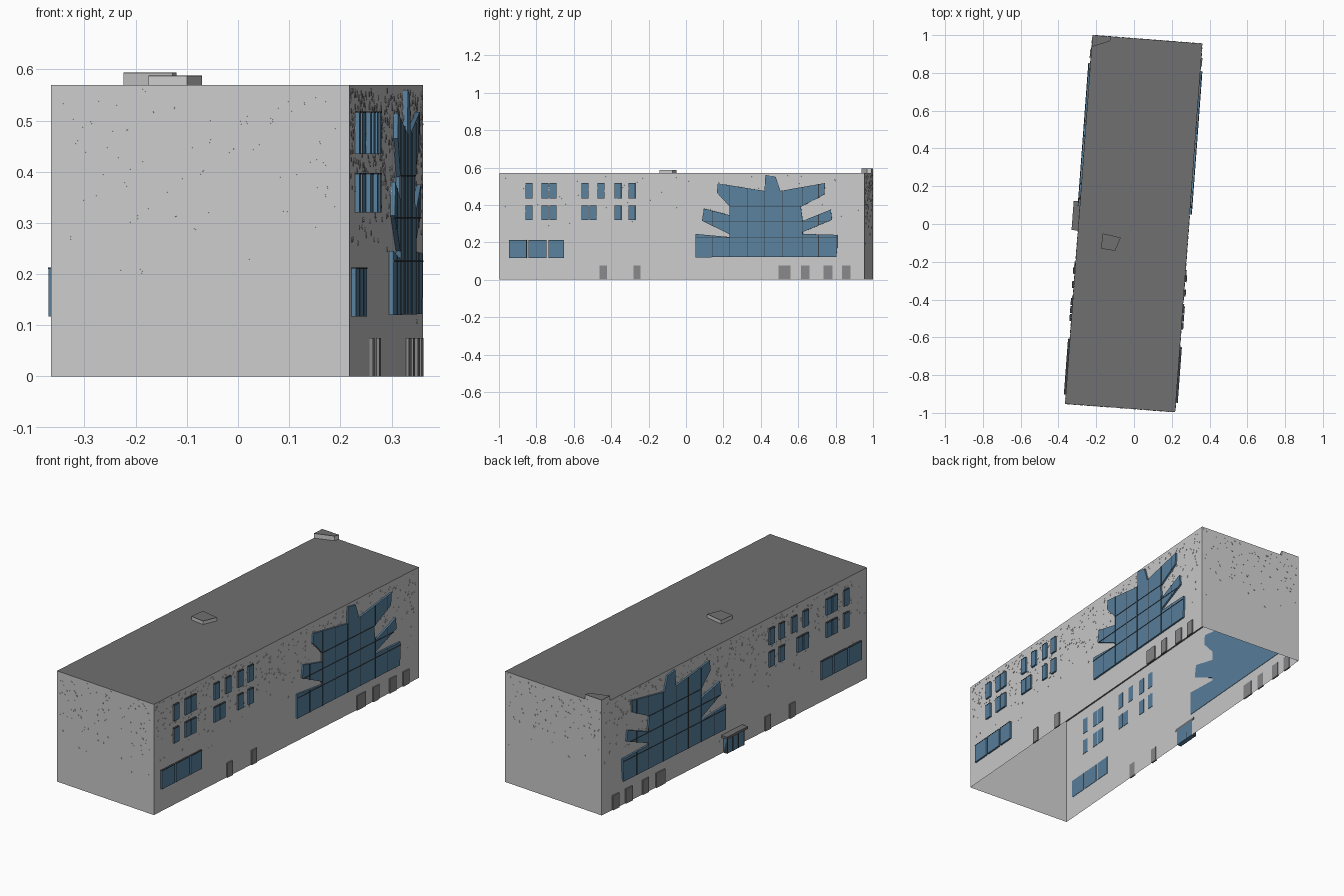
import bpy, bmesh, math, random
from mathutils import Vector, Matrix

if "Cube" in bpy.data.objects:
    bpy.data.objects.remove(bpy.data.objects["Cube"])

random.seed(4)
H = 0.57
FL, FR, BR, BL = [Vector((x, y, 0)) for x, y in
                  ((-0.365, -0.952), (0.218, -0.996), (0.362, 0.955), (-0.22, 1.0))]
UP = Vector((0, 0, 1))


def material(name, rgb):
    m = bpy.data.materials.new(name)
    m.diffuse_color = (*rgb, 1)
    m.use_nodes = True
    m.node_tree.nodes["Principled BSDF"].inputs["Base Color"].default_value = m.diffuse_color
    return m


WALL = material("light_concrete", (0.62, 0.63, 0.64))
ROOF = material("dark_roof", (0.16, 0.16, 0.165))
GLASS = material("blue_glass", (0.10, 0.22, 0.34))
FRAME = material("dark_frame", (0.04, 0.05, 0.06))
DOOR = material("door_grey", (0.25, 0.25, 0.26))
DOT = material("pale_dot", (0.85, 0.85, 0.84))


def finish(name, bm, mat, recalc=True):
    if recalc:
        bmesh.ops.recalc_face_normals(bm, faces=bm.faces)
    me = bpy.data.meshes.new(name)
    bm.to_mesh(me)
    bm.free()
    me.materials.append(mat)
    ob = bpy.data.objects.new(name, me)
    bpy.context.collection.objects.link(ob)
    return ob


def prism(bm, pts, d0, d1, m):
    """Extrude an outline of (along, height) points from depth d0 to d1 in frame m."""
    lo = [bm.verts.new(m @ Vector((a, b, d0))) for a, b in pts]
    hi = [bm.verts.new(m @ Vector((a, b, d1))) for a, b in pts]
    bm.faces.new(lo)
    bm.faces.new(hi)
    n = len(pts)
    for i in range(n):
        j = (i + 1) % n
        bm.faces.new((lo[i], lo[j], hi[j], hi[i]))


def rect(a0, a1, b0, b1):
    return [(a0, b0), (a1, b0), (a1, b1), (a0, b1)]


def wall_frame(p, q, shift, side):
    """Local frame on a wall: x along, y up, z outward."""
    u = (q - p).normalized()
    n = u.cross(UP) * side
    m = Matrix((u, UP, n)).transposed().to_4x4()
    m.translation = p + u * shift
    return m


def spans(poly, axis, c):
    """Pairs of crossings of the line coord[axis] = c with the outline."""
    hits = []
    for i, p in enumerate(poly):
        q = poly[(i + 1) % len(poly)]
        if (p[axis] > c) != (q[axis] > c):
            t = (c - p[axis]) / (q[axis] - p[axis])
            hits.append(p[1 - axis] + t * (q[1 - axis] - p[1 - axis]))
    hits.sort()
    return list(zip(hits[::2], hits[1::2]))


# Shell: four walls, open underneath, and a flat roof
corners = [FL, FR, BR, BL]
bm = bmesh.new()
for i in range(4):
    a, b = corners[i], corners[(i + 1) % 4]
    bm.faces.new([bm.verts.new(v) for v in (a, b, b + UP * H, a + UP * H)])
bmesh.ops.remove_doubles(bm, verts=bm.verts, dist=1e-5)
finish("outer_walls", bm, WALL, False)
bm = bmesh.new()
bm.faces.new([bm.verts.new(c + UP * H) for c in corners])
finish("flat_roof", bm, ROOF, False)

# Small roof boxes with dark lids
vents = {
    "roof_hatch": ([(-0.165, -0.05), (-0.175, -0.13), (-0.10, -0.142), (-0.07, -0.072)], 0.588),
    "corner_vent": ([(-0.22, 1.0), (-0.224, 0.937), (-0.128, 0.968), (-0.12, 0.992)], 0.594)}
for name, (pts, top) in vents.items():
    bm = bmesh.new()
    prism(bm, pts, H, top - 0.002, Matrix())
    finish(name, bm, WALL)
    bm = bmesh.new()
    prism(bm, pts, top - 0.002, top, Matrix())
    finish(name + "_lid", bm, ROOF)

# Outline of the starburst window, shared by both long walls
burst = [(0.055, 0.12), (0.055, 0.245), (0.24, 0.228), (0.235, 0.245), (0.09, 0.315),
         (0.10, 0.38), (0.24, 0.345), (0.24, 0.39), (0.17, 0.465), (0.175, 0.515),
         (0.425, 0.475), (0.43, 0.56), (0.485, 0.55), (0.51, 0.475), (0.75, 0.517),
         (0.745, 0.455), (0.62, 0.39), (0.63, 0.315), (0.78, 0.375), (0.787, 0.32),
         (0.63, 0.255), (0.63, 0.245), (0.815, 0.24), (0.815, 0.175), (0.81, 0.122)]
upper = [-0.855, -0.77, -0.727, -0.556, -0.47, -0.38, -0.305]
lower = [-0.855, -0.77, -0.727, -0.556, -0.513, -0.38, -0.305]
wide = [(-0.945, -0.85), (-0.84, -0.743), (-0.733, -0.65)]
doors = [(-0.46, -0.42), (-0.278, -0.24), (0.50, 0.565), (0.62, 0.665), (0.74, 0.79), (0.84, 0.885)]
panes = ([rect(a, a + 0.037, 0.435, 0.515) for a in upper]
         + [rect(a, a + 0.037, 0.32, 0.395) for a in lower]
         + [rect(a, b, 0.117, 0.21) for a, b in wide])

sides = {"right": wall_frame(FR, BR, 0.995, 1), "left": wall_frame(FL, BL, 0.995, -1)}
for side, m in sides.items():
    # Rectangular windows
    bm = bmesh.new()
    for p in panes:
        prism(bm, p, -0.002, 0.009, m)
    finish(side + "_windows", bm, GLASS)

    # Thin dark hoods over the windows
    bm = bmesh.new()
    for p in panes:
        prism(bm, rect(p[0][0], p[1][0], p[2][1], p[2][1] + 0.003), 0, 0.010, m)
    finish(side + "_window_hoods", bm, FRAME)

    # Starburst glazing and its mullions
    bm = bmesh.new()
    prism(bm, burst, -0.002, 0.009, m)
    finish(side + "_burst_glass", bm, GLASS)
    bm = bmesh.new()
    w = 0.0015
    for c in (0.145, 0.24, 0.335, 0.425, 0.52, 0.628, 0.715):
        for lo, hi in spans(burst, 0, c):
            prism(bm, rect(c - w, c + w, lo, hi), 0.006, 0.011, m)
    for c in (0.225, 0.31, 0.392):
        for lo, hi in spans(burst, 1, c):
            prism(bm, rect(lo, hi, c - w, c + w), 0.006, 0.011, m)
    finish(side + "_burst_mullions", bm, FRAME)

    # Service doors at ground level
    bm = bmesh.new()
    for a, b in doors:
        prism(bm, rect(a, b, 0, 0.075), -0.002, 0.006, m)
    finish(side + "_doors", bm, DOOR)

# Entrance porch on the left wall
m = sides["left"]
for name, parts, mat in (
        ("porch_glass", [(rect(-0.06, 0.065, 0, 0.082), 0.022)], GLASS),
        ("porch_canopy", [(rect(-0.075, 0.08, 0.082, 0.094), 0.034)], ROOF),
        ("porch_posts", [(rect(a, a + 0.004, 0, 0.082), 0.024) for a in (-0.06, -0.02, 0.02, 0.061)], FRAME)):
    bm = bmesh.new()
    for pts, depth in parts:
        prism(bm, pts, -0.002, depth, m)
    finish(name, bm, mat)

# Scattered pale dots, thicker towards the top of each wall
ends = {"front": (wall_frame(FL, FR, 0, 1), 0.0, 0.584, 110),
        "back": (wall_frame(BR, BL, 0, 1), 0.0, 0.584, 110),
        "right": (sides["right"], -0.99, 0.955, 480),
        "left": (sides["left"], -0.99, 0.955, 480)}
for side, (m, a0, a1, count) in ends.items():
    bm = bmesh.new()
    r = 0.005
    for _ in range(count):
        a = random.uniform(a0 + 0.01, a1 - 0.01)
        z = H - 0.01 - min(abs(random.gauss(0.10, 0.11)), 0.5)
        ring = [(a + r * math.cos(k * math.pi / 4), z + r * math.sin(k * math.pi / 4)) for k in range(8)]
        prism(bm, ring, 0.0003, 0.0015, m)
    finish(side + "_wall_dots", bm, DOT)
